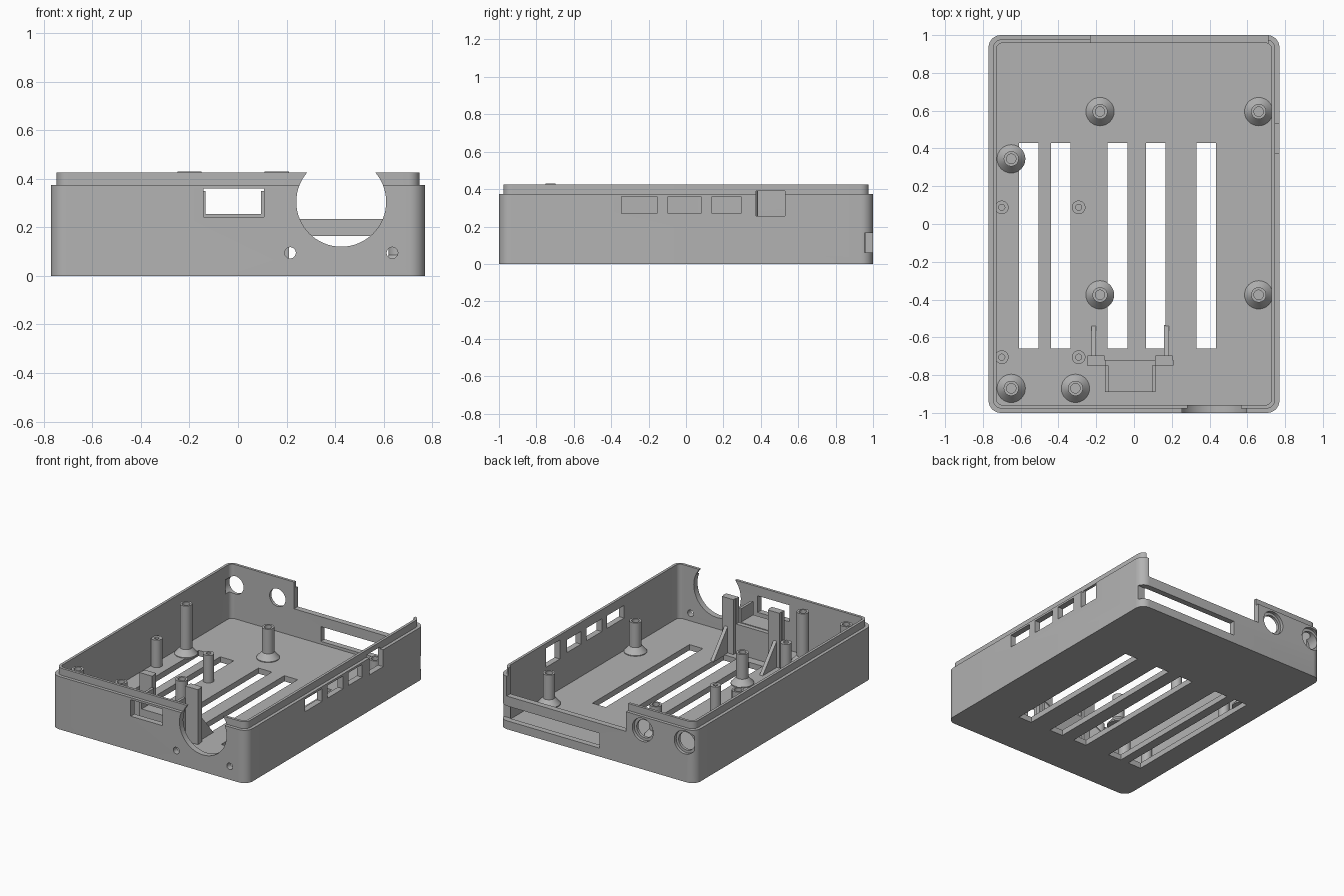
import bpy, bmesh
from math import cos, sin, pi, radians
from mathutils import Matrix, Vector

old = bpy.data.objects.get("Cube")
if old:
    bpy.data.objects.remove(old, do_unlink=True)

grey = bpy.data.materials.new("plain_grey")
grey.use_nodes = True
grey.diffuse_color = (0.45, 0.45, 0.45, 1)
grey.node_tree.nodes["Principled BSDF"].inputs["Base Color"].default_value = grey.diffuse_color

FLOOR = 0.04


def finish(bm, name):
    bmesh.ops.recalc_face_normals(bm, faces=bm.faces)
    mesh = bpy.data.meshes.new(name)
    bm.to_mesh(mesh)
    bm.free()
    mesh.materials.append(grey)
    obj = bpy.data.objects.new(name, mesh)
    bpy.context.collection.objects.link(obj)
    return obj


def smooth(obj):
    bpy.ops.object.select_all(action='DESELECT')
    obj.select_set(True)
    bpy.context.view_layer.objects.active = obj
    bpy.ops.object.shade_smooth_by_angle(angle=radians(25))


def add_box(bm, x, y, z):
    size = Vector((x[1] - x[0], y[1] - y[0], z[1] - z[0]))
    mid = Vector((x[0] + x[1], y[0] + y[1], z[0] + z[1])) / 2
    bmesh.ops.create_cube(bm, size=1, matrix=Matrix.Translation(mid) @ Matrix.Diagonal((*size, 1)))


def skin(bm, rings):
    """Join equal rings of points into a closed solid."""
    loops = [[bm.verts.new(p) for p in ring] for ring in rings]
    n = len(loops[0])
    for a, b in zip(loops, loops[1:]):
        for i in range(n):
            j = (i + 1) % n
            bm.faces.new((a[i], a[j], b[j], b[i]))
    bm.faces.new(loops[0])
    bm.faces.new(loops[-1])


def add_turned(bm, profile, matrix, sides=40):
    """Solid of revolution around local z from (radius, height) pairs."""
    skin(bm, [[matrix @ Vector((r * cos(2 * pi * i / sides), r * sin(2 * pi * i / sides), h))
               for i in range(sides)] for r, h in profile])


def rounded_ring(inset, z, radius=0.065, steps=8):
    r = radius - inset * 0.8
    hx, hy = 0.77 - inset - r, 1 - inset - r
    pts = []
    for k, (sx, sy) in enumerate(((1, 1), (-1, 1), (-1, -1), (1, -1))):
        for i in range(steps + 1):
            a = (k + i / steps) * pi / 2
            pts.append(Vector((sx * hx + r * cos(a), sy * hy + r * sin(a), z)))
    return pts


# Tray with stepped rim
bm = bmesh.new()
levels = [(0, 0), (0, 0.375), (0.023, 0.375), (0.023, 0.425), (0.042, 0.425), (0.042, FLOOR)]
skin(bm, [rounded_ring(inset, z) for inset, z in levels])
tray = finish(bm, "case_tray")

# Openings in floor and walls
bm = bmesh.new()
for x in (-0.61, -0.44, -0.14, 0.063, 0.33):
    add_box(bm, (x, x + 0.105), (-0.66, 0.43), (-0.1, 0.1))
for y0, y1, z0, z1 in ((-0.345, -0.155, 0.27, 0.36), (-0.095, 0.08, 0.27, 0.36),
                       (0.14, 0.295, 0.27, 0.36), (0.375, 0.53, 0.255, 0.39)):
    add_box(bm, (0.65, 0.9), (y0, y1), (z0, z1))
add_box(bm, (-0.143, 0.107), (-1.1, -0.92), (0.243, 0.36))
add_box(bm, (-0.23, 0.71), (0.93, 1.1), (0.235, 0.6))
add_box(bm, (-0.02, 0.9), (0.955, 1.1), (0.06, 0.165))
facing_back = Matrix.Rotation(-pi / 2, 4, 'X')
for x, z, r in ((0.425, 0.305, 0.185), (0.215, 0.095, 0.023), (0.635, 0.095, 0.023)):
    add_turned(bm, [(r, -0.1), (r, 0.1)], Matrix.Translation((x, -1, z)) @ facing_back, 64)
for x in (-0.69, -0.36):
    add_turned(bm, [(0.063, -0.1), (0.063, -0.022), (0.082, -0.022), (0.082, 0.1)],
               Matrix.Translation((x, 1, 0.28)) @ facing_back)
cutter = finish(bm, "opening_cutter")
cutter.hide_render = True
cut = tray.modifiers.new("openings", 'BOOLEAN')
cut.operation = 'DIFFERENCE'
cut.solver = 'EXACT'
cut.object = cutter
bpy.context.view_layer.objects.active = tray
bpy.ops.object.modifier_apply(modifier=cut.name)
bpy.data.objects.remove(cutter, do_unlink=True)
smooth(tray)


# Hollow screw posts, some with a flared foot
def screw_post(name, x, y, top, radius, bore, foot=None):
    base = FLOOR - 0.005
    profile = [(foot or radius, base)]
    if foot:
        profile += [(foot, FLOOR + 0.005), (radius, FLOOR + 0.045)]
    profile += [(radius, top), (bore, top), (bore, FLOOR + 0.04)]
    bm = bmesh.new()
    add_turned(bm, profile, Matrix.Translation((x, y, 0)), 32)
    smooth(finish(bm, name))


for x in (-0.18, 0.66):
    for y in (-0.375, 0.595):
        screw_post("board_post", x, y, 0.26, 0.04, 0.025, 0.075)
for x, y in ((-0.65, 0.345), (-0.65, -0.87), (-0.31, -0.87)):
    screw_post("tall_post", x, y, 0.395, 0.04, 0.025, 0.075)
for x in (-0.7, -0.293):
    for y in (-0.705, 0.088):
        screw_post("small_post", x, y, 0.235, 0.036, 0.016)

# Holder behind the front window: cross plate, uprights, ledge and cheeks
bm = bmesh.new()
base = FLOOR - 0.005
mid = -0.02
add_box(bm, (-0.15, 0.11), (-0.75, -0.72), (base, 0.25))
add_box(bm, (-0.153, 0.113), (-0.89, -0.75), (base, 0.255))
for s in (-1, 1):
    add_box(bm, sorted((mid + s * 0.13, mid + s * 0.23)), (-0.75, -0.72), (base, 0.43))
    add_box(bm, sorted((mid + s * 0.135, mid + s * 0.225)), (-0.72, -0.697), (base, 0.43))
    add_box(bm, sorted((mid + s * 0.114, mid + s * 0.133)), (-0.89, -0.75), (0.25, 0.35))
finish(bm, "window_holder")

# Triangular braces behind the uprights
bm = bmesh.new()
for s in (-1, 1):
    skin(bm, [[(mid + s * x, y, z) for y, z in ((-0.7, base), (-0.535, base), (-0.7, 0.23))]
              for x in (0.18, 0.205)])
finish(bm, "holder_braces")
